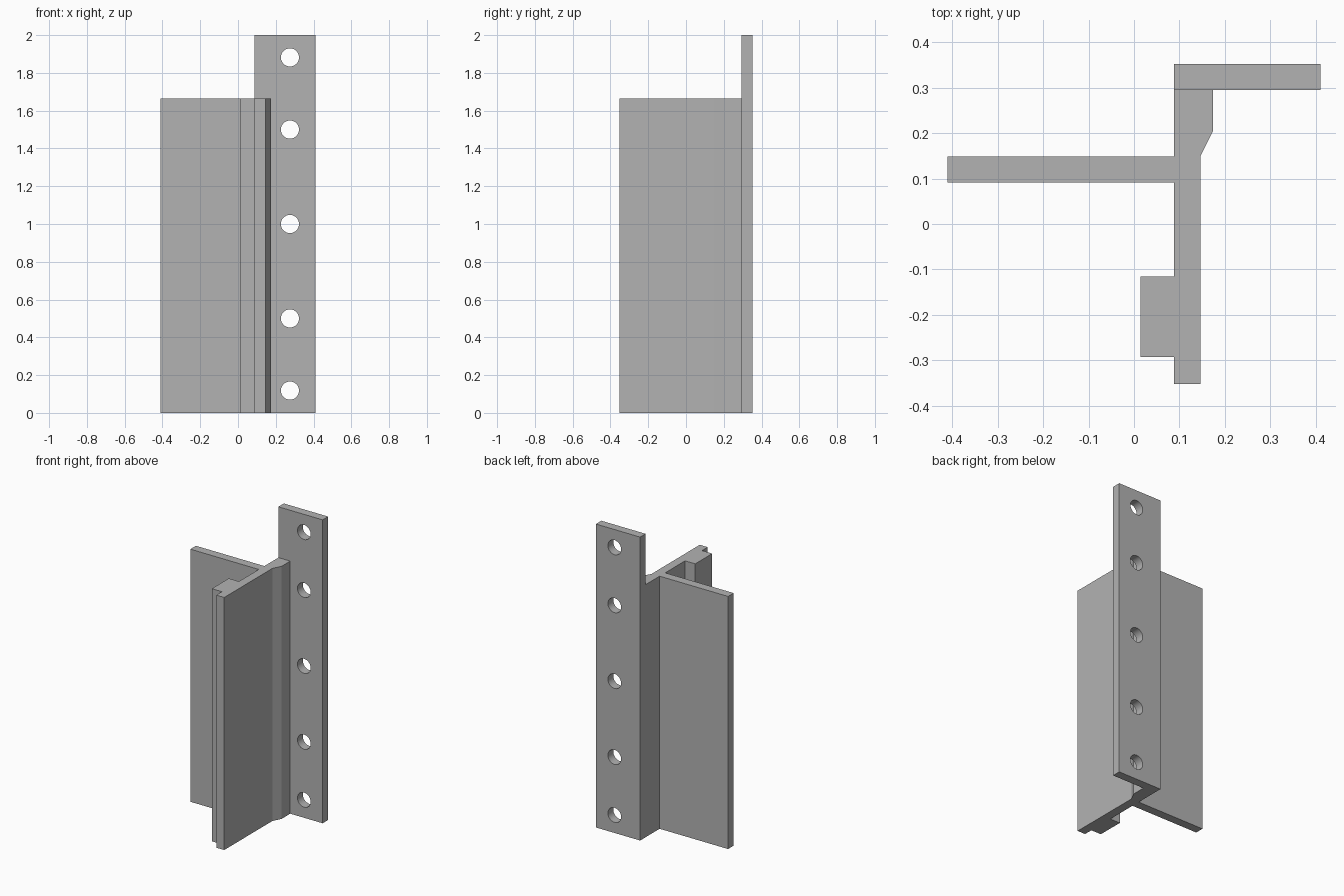
import bpy
import bmesh
from math import radians, pi
from mathutils import Matrix

cube = bpy.data.objects.get("Cube")
if cube:
    bpy.data.objects.remove(cube, do_unlink=True)

BODY_HEIGHT = 1.665
PLATE_HEIGHT = 2.0

# Single flat grey
grey = bpy.data.materials.new("plain_grey")
grey.use_nodes = True
colour = (0.45, 0.45, 0.45, 1)
grey.diffuse_color = colour
grey.node_tree.nodes["Principled BSDF"].inputs["Base Color"].default_value = colour


def make_object(name, bm):
    bmesh.ops.recalc_face_normals(bm, faces=bm.faces)
    mesh = bpy.data.meshes.new(name)
    bm.to_mesh(mesh)
    bm.free()
    mesh.materials.append(grey)
    obj = bpy.data.objects.new(name, mesh)
    bpy.context.collection.objects.link(obj)
    return obj


def extrude_profile(name, points, height):
    bm = bmesh.new()
    face = bm.faces.new([bm.verts.new((x, y, 0)) for x, y in points])
    top = bmesh.ops.extrude_face_region(bm, geom=[face], use_keep_orig=True)["geom"]
    verts = [v for v in top if isinstance(v, bmesh.types.BMVert)]
    bmesh.ops.translate(bm, verts=verts, vec=(0, 0, height))
    return make_object(name, bm)


# Web with side fin, front rib and chamfered thickening at the back
extrude_profile("web_and_fin", [
    (0.088, -0.352), (0.146, -0.352), (0.146, 0.149), (0.174, 0.205),
    (0.174, 0.295), (0.088, 0.295), (0.088, 0.149), (-0.411, 0.149),
    (-0.411, 0.091), (0.088, 0.091), (0.088, -0.116), (0.014, -0.116),
    (0.014, -0.293), (0.088, -0.293)], BODY_HEIGHT)

# Tall mounting plate
plate = extrude_profile("mounting_plate", [
    (0.088, 0.295), (0.411, 0.295), (0.411, 0.352), (0.088, 0.352)], PLATE_HEIGHT)

# Row of round bolt holes through the plate
bm = bmesh.new()
for z in (0.118, 0.5, 1.0, 1.5, 1.882):
    bmesh.ops.create_cone(
        bm, cap_ends=True, segments=48, radius1=0.048, radius2=0.048, depth=0.2,
        matrix=Matrix.Translation((0.275, 0.324, z)) @ Matrix.Rotation(pi / 2, 4, "X"))
cutter = make_object("bolt_hole_cutter", bm)
cutter.hide_render = True

cut = plate.modifiers.new("bolt_holes", "BOOLEAN")
cut.operation = "DIFFERENCE"
cut.solver = "EXACT"
cut.object = cutter

# Apply the holes, then drop the cutter
bpy.ops.object.select_all(action="DESELECT")
plate.select_set(True)
bpy.context.view_layer.objects.active = plate
bpy.ops.object.modifier_apply(modifier=cut.name)
bpy.data.objects.remove(cutter, do_unlink=True)
bpy.ops.object.shade_smooth_by_angle(angle=radians(30))
